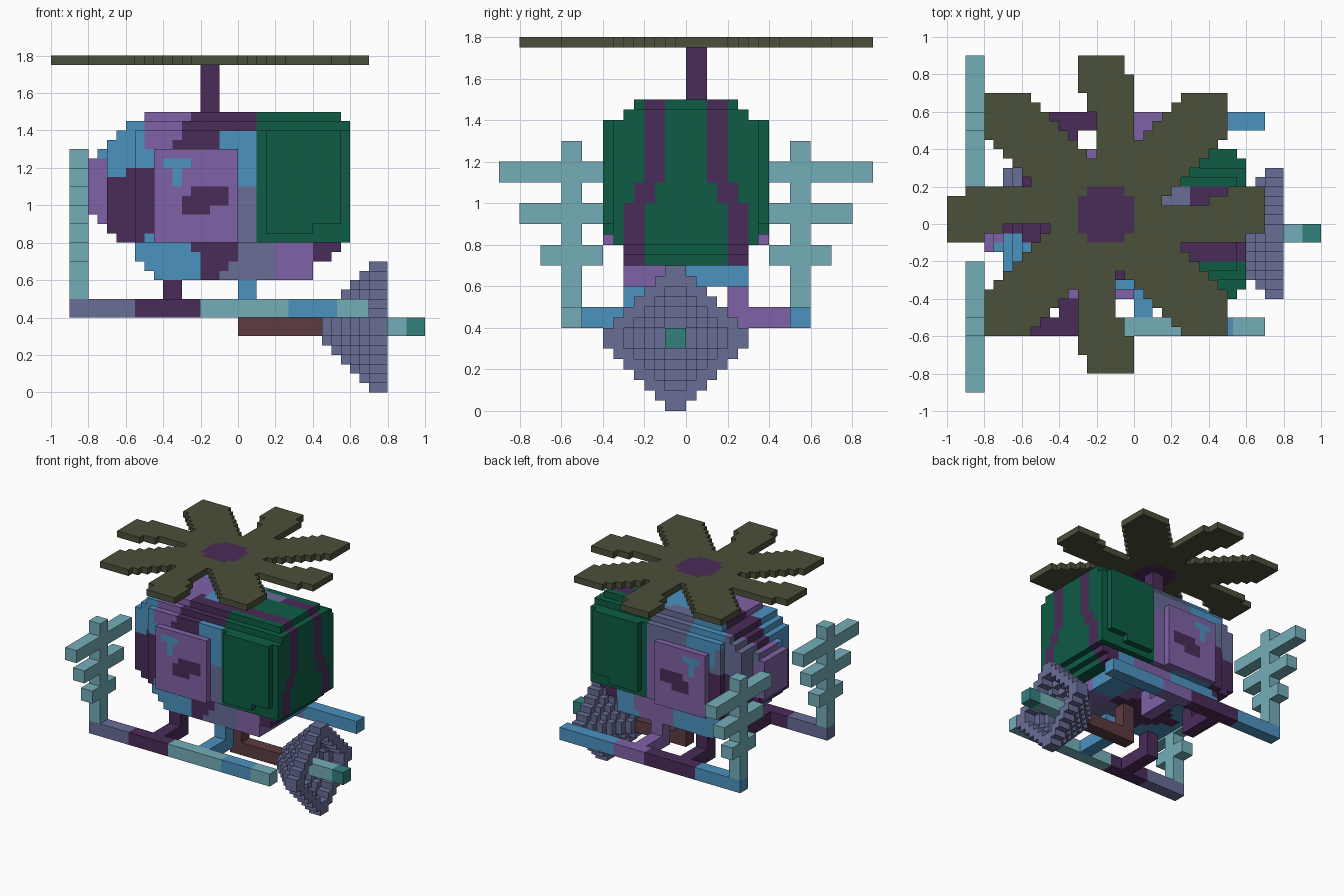
import bpy, bmesh
from mathutils import Vector

if "Cube" in bpy.data.objects:
    bpy.data.objects.remove(bpy.data.objects["Cube"], do_unlink=True)

V = 0.05  # size of one block


def linear(c):
    return c / 12.92 if c <= 0.04045 else ((c + 0.055) / 1.055) ** 2.4


PALETTE = {
    "olive": "4B503A", "plum": "4A2B59", "lilac": "7F62A6", "sky": "4C92C0",
    "slate": "686D96", "green": "0D5C45", "pale_teal": "75AEB9",
    "teal": "33807D", "brown": "5C3B40",
}
MATS = {}
for name, h in PALETTE.items():
    rgba = [linear(int(h[i:i + 2], 16) / 255) for i in (0, 2, 4)] + [1]
    m = bpy.data.materials.new(name)
    m.use_nodes = True
    m.diffuse_color = rgba
    m.node_tree.nodes["Principled BSDF"].inputs["Base Color"].default_value = rgba
    MATS[name] = m
NAMES = list(PALETTE)


def finish(name, bm, colours):
    mesh = bpy.data.meshes.new(name)
    bm.to_mesh(mesh)
    bm.free()
    for c in colours:
        mesh.materials.append(MATS[c])
    ob = bpy.data.objects.new(name, mesh)
    bpy.context.collection.objects.link(ob)
    return ob


def box(name, x, y, z, colour):
    """Plain box from three (low, high) ranges."""
    bm = bmesh.new()
    bmesh.ops.create_cube(bm, size=1)
    for v in bm.verts:
        v.co = [lo + (hi - lo) * (c + 0.5) for c, (lo, hi) in zip(v.co, (x, y, z))]
    return finish(name, bm, [colour])


def blocks(name, lo, hi, inside, colour):
    """Stepped solid: outer faces of every block whose centre passes inside()."""
    r = [range(round(a / V), round(b / V)) for a, b in zip(lo, hi)]
    centre = lambda c: tuple((n + 0.5) * V for n in c)
    cells = {(i, j, k) for i in r[0] for j in r[1] for k in r[2]
             if inside(*centre((i, j, k)))}
    used = []
    bm = bmesh.new()
    verts = {}
    for c in sorted(cells):
        col = colour(*centre(c))
        if col not in used:
            used.append(col)
        for axis in range(3):
            u, w = (axis + 1) % 3, (axis + 2) % 3
            for side in (0, 1):
                n = list(c)
                n[axis] += 2 * side - 1
                if tuple(n) in cells:
                    continue
                quad = []
                for du, dw in ((0, 0), (1, 0), (1, 1), (0, 1)):
                    p = list(c)
                    p[axis] += side
                    p[u] += du
                    p[w] += dw
                    p = tuple(p)
                    if p not in verts:
                        verts[p] = bm.verts.new(Vector(p) * V)
                    quad.append(verts[p])
                f = bm.faces.new(quad if side else quad[::-1])
                f.material_index = used.index(col)
    return finish(name, bm, used)


# Fuselage: (bottom of layer, tail x, nose x, half width)
LAYERS = [
    (1.45, -0.5, 0.55, 0.25), (1.4, -0.6, 0.6, 0.3), (1.35, -0.65, 0.6, 0.35),
    (1.3, -0.7, 0.6, 0.35), (1.25, -0.75, 0.6, 0.35), (0.95, -0.8, 0.6, 0.35),
    (0.9, -0.75, 0.6, 0.35), (0.85, -0.7, 0.6, 0.35), (0.8, -0.65, 0.6, 0.35),
    (0.7, -0.55, 0.5, 0.3), (0.65, -0.5, 0.4, 0.3), (0.6, -0.45, 0.4, 0.3),
]


def in_body(x, y, z):
    for bottom, tail, nose, half in LAYERS:
        if z > bottom:
            break
    if 0.75 < z < 0.8:
        nose = 0.55
    if x < -0.7:
        half = 0.15
    elif x < -0.55:
        half = min(half, 0.3)
    return tail < x < nose and abs(y) < half


# Camouflage: each block takes the colour of the nearest patch centre
PATCHES = [
    (-0.78, 0, 1.1, "lilac"), (-0.6, -0.3, 1.0, "plum"), (-0.62, -0.25, 1.35, "sky"),
    (-0.4, -0.3, 1.45, "lilac"), (-0.2, -0.3, 1.37, "plum"), (0.0, -0.3, 1.3, "sky"),
    (0.05, -0.3, 1.5, "plum"), (0.07, -0.35, 0.9, "slate"), (-0.35, -0.3, 0.68, "sky"),
    (-0.1, -0.3, 0.78, "plum"), (0.06, -0.3, 0.66, "slate"), (0.32, -0.3, 0.68, "lilac"),
    (-0.6, 0.3, 0.95, "plum"), (-0.63, 0.25, 1.3, "slate"), (-0.4, 0.25, 1.38, "sky"),
    (-0.1, 0.3, 1.4, "slate"), (0.05, 0.3, 1.05, "lilac"), (-0.3, 0.3, 0.68, "sky"),
    (0.1, 0.3, 0.7, "lilac"), (0.36, 0.28, 0.66, "sky"), (-0.1, 0, 0.6, "plum"),
    (-0.35, 0.05, 1.5, "lilac"), (-0.05, 0.0, 1.5, "sky"), (-0.55, 0.1, 1.45, "plum"),
]


def body_colour(x, y, z):
    a = abs(y)
    if x > 0.1 and z > 0.7 and (z > 0.8 or x > 0.4):
        # Glazed nose with two plum frames that splay apart low down
        shift = min(max((1.15 - z) * 0.55, 0), 0.1)
        framed = 0.1 + shift < a < 0.2 + shift
        if framed and (x > 0.5 or z > 1.4):
            return "slate" if x < 0.3 and y > 0 else "plum"
        return "plum" if z < 0.8 and a > 0.2 and x < 0.5 else "green"
    return min(PATCHES, key=lambda p: (p[0] - x) ** 2 + (p[1] - y) ** 2 + (p[2] - z) ** 2)[3]


blocks("fuselage", (-0.8, -0.4, 0.6), (0.6, 0.4, 1.5), in_body, body_colour)


# Side doors and windows, standing one block proud
def door_colour(x, y, z):
    if (-0.4 < x < -0.25 and 1.2 < z < 1.25) or (-0.35 < x < -0.3 and 1.1 < z < 1.25):
        return "sky"
    if (-0.3 < x < -0.15 and 0.95 < z < 1.05) or (-0.25 < x < -0.05 and 1.0 < z < 1.1):
        return "plum"
    return "lilac"


for side, s in (("left", 1), ("right", -1)):
    ya, yb = sorted((s * 0.35, s * 0.4))
    blocks("door_" + side, (-0.45, ya, 0.8), (0, yb, 1.3), lambda x, y, z: True, door_colour)
    blocks("window_" + side, (0.15, ya, 0.85), (0.55, yb, 1.4),
           lambda x, y, z: not (x > 0.4 and z < 0.9), lambda x, y, z: "green")


# Rotor: four straight paddles and four diagonal ones round the mast
def in_rotor(x, y, z):
    u, v = x + 0.15, y - 0.05
    if abs(u - v) < 0.21 or abs(u + v) < 0.21:
        if max(abs(u), abs(v)) < 0.65:
            return True
    for _ in range(4):
        lo = -0.05 if v < 0.55 else -0.1 if v < 0.65 else -0.15
        hi = 0.15 if v < 0.75 else 0.1
        if 0 < v < 0.85 and lo < u < hi:
            return True
        u, v = v, -u
    return False


def rotor_colour(x, y, z):
    u, v = abs(x + 0.15), abs(y - 0.05)
    return "plum" if max(u, v) < 0.15 and u + v < 0.24 else "olive"


blocks("rotor", (-1, -0.8, 1.75), (0.7, 0.9, 1.8), in_rotor, rotor_colour)
box("rotor_mast", (-0.2, -0.1), (0, 0.1), (1.5, 1.75), "plum")

# Skids in coloured lengths, struts and branching tail fins
SKIDS = {
    -1: [(-0.9, -0.55, "slate"), (-0.55, -0.2, "plum"), (-0.2, 0.27, "pale_teal"),
         (0.27, 0.53, "sky"), (0.53, 0.7, "pale_teal")],
    1: [(-0.9, -0.5, "sky"), (-0.5, -0.05, "plum"), (-0.05, 0.22, "lilac"), (0.22, 0.7, "sky")],
}
for side, s in (("left", 1), ("right", -1)):
    def yr(a, b):
        return sorted((s * a, s * b))
    for n, (x0, x1, col) in enumerate(SKIDS[s]):
        box(f"skid_{side}_{n + 1}", (x0, x1), yr(0.5, 0.6), (0.4, 0.5), col)
    for part, x0, col in (("front", 0, "lilac" if s > 0 else "sky"), ("rear", -0.4, "plum")):
        box(f"{part}_strut_{side}", (x0, x0 + 0.1), yr(0.2, 0.3), (0.4, 0.6), col)
        box(f"{part}_strut_foot_{side}", (x0, x0 + 0.1), yr(0.3, 0.5), (0.4, 0.5), col)
    box("fin_post_" + side, (-0.9, -0.8), yr(0.5, 0.6), (0.5, 1.3), "pale_teal")
    for z, reach in ((1.1, 0.35), (0.9, 0.25), (0.7, 0.15)):
        for part, a, b in (("inner", 0.55 - reach, 0.5), ("outer", 0.6, 0.55 + reach)):
            box(f"fin_{part}_bar_{side}", (-0.9, -0.8), yr(a, b), (z, z + 0.1), "pale_teal")

# Dish on its bent arm under the nose
box("dish_arm_drop", (0, 0.1), (-0.1, 0), (0.4, 0.6), "brown")
box("dish_arm", (0, 0.45), (-0.1, 0), (0.3, 0.4), "brown")


def in_dish(x, y, z):
    radius = min(int((x - 0.45) / V) + 2, 7)
    d = int(abs(y + 0.05) / V) + int(abs(z - 0.35) / V)
    return radius - 2 <= d < radius


blocks("dish", (0.45, -0.4, 0), (0.8, 0.3, 0.7), in_dish, lambda x, y, z: "slate")
box("dish_rod", (0.5, 0.9), (-0.1, 0), (0.3, 0.4), "pale_teal")
box("dish_rod_tip", (0.9, 1.0), (-0.1, 0), (0.3, 0.4), "teal")
